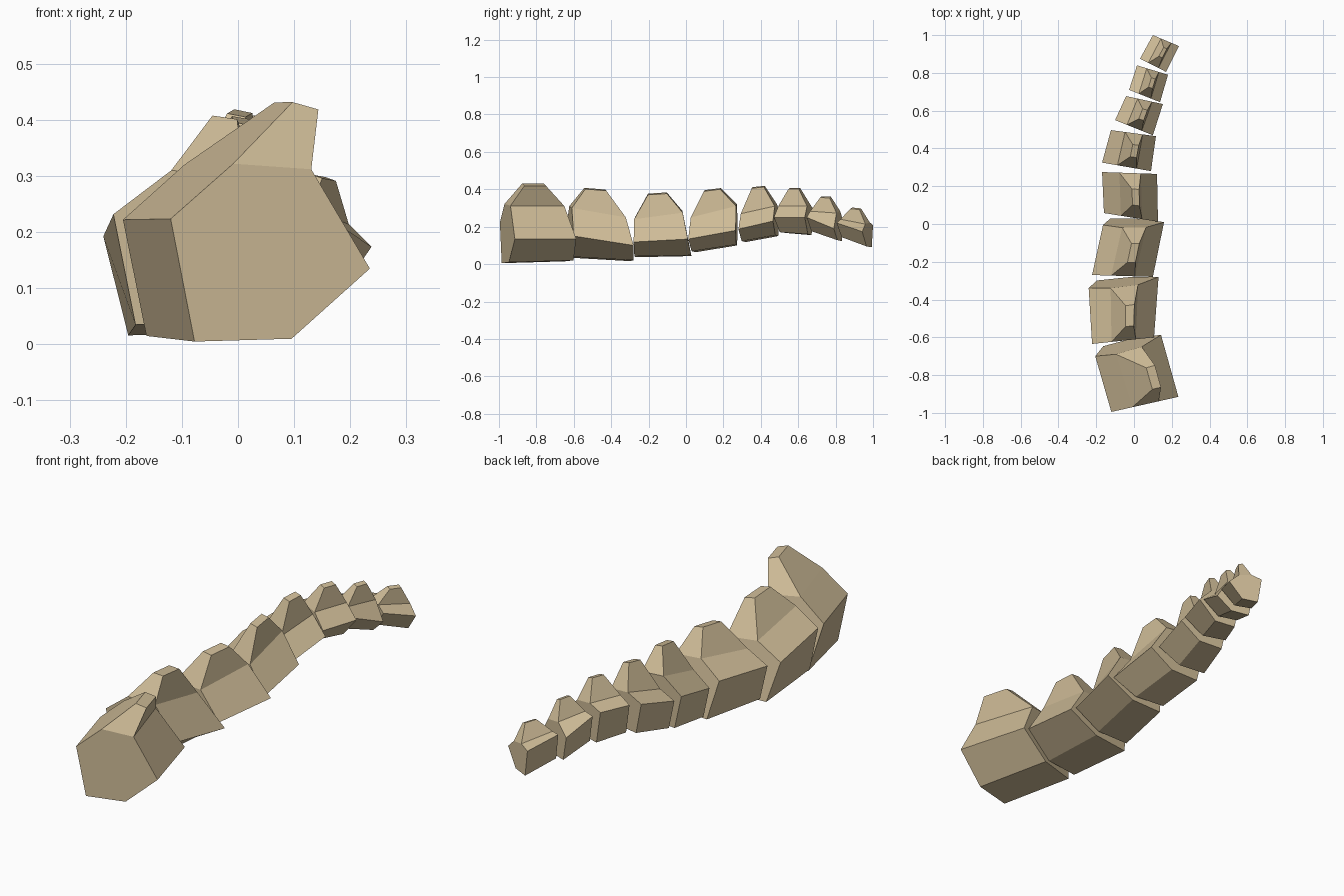
import bpy
import bmesh
from mathutils import Vector

if "Cube" in bpy.data.objects:
    bpy.data.objects.remove(bpy.data.objects["Cube"])

# One flat tan colour
tan = bpy.data.materials.new("tan bone")
tan.diffuse_color = (0.62, 0.50, 0.31, 1)
tan.use_nodes = True
tan.node_tree.nodes["Principled BSDF"].inputs["Base Color"].default_value = tan.diffuse_color

# Each segment: plan corners (front left, front right, back left, back right),
# then front/back heights of the right edge, top and bottom, and the spine height
SEGMENTS = [
    ((-.12, -.995), (.235, -.915), (-.205, -.70), (.143, -.587), (.135, .135), (.312, .31), (.005, .015), .425),
    ((-.222, -.635), (.106, -.60), (-.24, -.339), (.13, -.28), (.15, .10), (.30, .25), (.035, .016), .40),
    ((-.222, -.27), (.10, -.28), (-.164, -.005), (.159, .01), (.118, .134), (.24, .275), (.037, .043), .377),
    ((-.159, .058), (.127, .012), (-.169, .275), (.122, .265), (.134, .18), (.25, .31), (.064, .10), .398),
    ((-.169, .325), (.09, .28), (-.122, .497), (.116, .465), (.187, .23), (.27, .31), (.118, .15), .412),
    ((-.10, .55), (.10, .47), (-.042, .677), (.153, .635), (.25, .25), (.31, .31), (.166, .155), .405),
    ((-.026, .71), (.138, .645), (.016, .84), (.18, .79), (.25, .19), (.283, .273), (.171, .123), .358),
    ((.032, .875), (.17, .805), (.10, 1.0), (.238, .942), (.22, .174), (.24, .214), (.139, .09), .297),
]


def hexagon(left, right, z_right, top, bottom, tilt):
    """Six-sided end profile, rolled so the left edge sits higher."""
    left, right = Vector(left), Vector(right)
    rise = 0.25 * (right.x - left.x)
    ring = []
    for u, z in ((0, None), (.314, top + .01), (.706, top),
                 (1, None), (.607, bottom + .005), (.12, bottom)):
        p = left.lerp(right, u)
        mid = z_right + rise * (1 - u)
        z = mid if z is None else z
        ring.append(Vector((p.x, p.y + tilt * (z - mid), z)))
    return ring


for i, (lf, rf, lb, rb, zr, top, bot, peak) in enumerate(SEGMENTS):
    bm = bmesh.new()
    front = hexagon(lf, rf, zr[0], top[0], bot[0], 0)
    back = hexagon(lb, rb, zr[1], top[1], bot[1], -.2 if i < 3 else 0)
    f = [bm.verts.new(p) for p in front]
    b = [bm.verts.new(p) for p in back]

    # Hexagonal body
    bm.faces.new(f)
    bm.faces.new(b[::-1])
    for k in range(6):
        if k != 1:
            n = (k + 1) % 6
            bm.faces.new((f[k], b[k], b[n], f[n]))

    # Spine: the top face drawn up to a small narrow plateau
    uc = .73 if i == 0 else .6
    vc = .39 + .025 * i
    crown = []
    for du, dv in ((-.065, -.18), (-.065, .18), (.065, .18), (.065, -.18)):
        a = Vector(lf).lerp(Vector(rf), uc + du)
        c = Vector(lb).lerp(Vector(rb), uc + du)
        p = a.lerp(c, vc + dv)
        z = peak - (.05 * du if i else .1 * du) + (top[1] - top[0]) * dv * .5
        crown.append(bm.verts.new((p.x, p.y, z)))
    base = [f[1], b[1], b[2], f[2]]
    for k in range(4):
        n = (k + 1) % 4
        bm.faces.new((base[k], base[n], crown[n], crown[k]))
    bm.faces.new(crown)

    bmesh.ops.recalc_face_normals(bm, faces=bm.faces[:])
    mesh = bpy.data.meshes.new(f"tail_segment_{i + 1}")
    bm.to_mesh(mesh)
    bm.free()
    mesh.materials.append(tan)
    bpy.context.collection.objects.link(bpy.data.objects.new(mesh.name, mesh))
